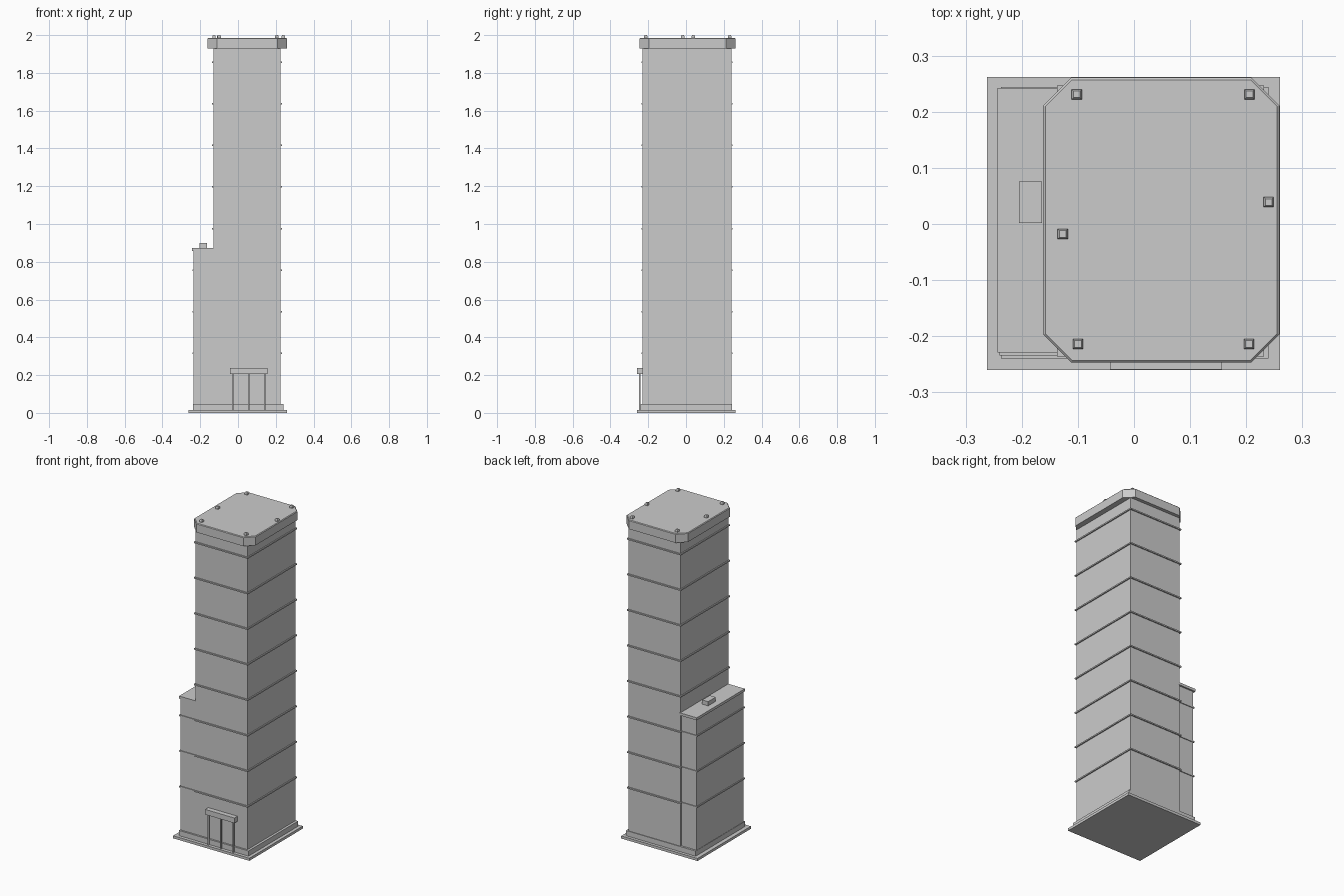
import bpy, bmesh

cube = bpy.data.objects.get("Cube")
if cube:
    bpy.data.objects.remove(cube, do_unlink=True)

grey = bpy.data.materials.new("concrete_grey")
grey.use_nodes = True
grey.diffuse_color = (0.6, 0.6, 0.6, 1)
grey.node_tree.nodes["Principled BSDF"].inputs["Base Color"].default_value = grey.diffuse_color


def finish(name, bm):
    bmesh.ops.recalc_face_normals(bm, faces=bm.faces)
    mesh = bpy.data.meshes.new(name)
    bm.to_mesh(mesh)
    bm.free()
    mesh.materials.append(grey)
    obj = bpy.data.objects.new(name, mesh)
    bpy.context.collection.objects.link(obj)
    return obj


def loft(name, rings):
    """Solid through stacked rings of (outline, height)."""
    bm = bmesh.new()
    loops = [[bm.verts.new((x, y, z)) for x, y in outline] for outline, z in rings]
    n = len(loops[0])
    for low, high in zip(loops, loops[1:]):
        for i in range(n):
            j = (i + 1) % n
            bm.faces.new((low[i], low[j], high[j], high[i]))
    bm.faces.new(loops[0][::-1])
    bm.faces.new(loops[-1])
    return finish(name, bm)


def rect(x, y, grow=0):
    a, b, c, d = x[0] - grow, x[1] + grow, y[0] - grow, y[1] + grow
    return [(a, c), (b, c), (b, d), (a, d)]


def octagon(x, y, cut, inset=0):
    a, b, c, d = x[0] + inset, x[1] - inset, y[0] + inset, y[1] - inset
    k = cut - inset * 0.6
    return [(a + k, c), (b - k, c), (b, c + k), (b, d - k),
            (b - k, d), (a + k, d), (a, d - k), (a, c + k)]


def box(name, x, y, z, grow=0):
    outline = rect(x, y, grow)
    return loft(name, [(outline, z[0]), (outline, z[1])])


# Ground slab and plinth
box("base_slab", (-0.262, 0.26), (-0.26, 0.262), (0, 0.016))
box("plinth", (-0.237, 0.24), (-0.24, 0.244), (0.016, 0.048))

# Main tower and lower side wing
tower_x, tower_y = (-0.13, 0.225), (-0.229, 0.24)
wing_x, wing_y = (-0.235, -0.12), (-0.229, 0.232)
box("tower", tower_x, tower_y, (0.048, 1.93))
box("side_wing", wing_x, wing_y, (0.048, 0.858))
box("wing_roof", (-0.243, -0.12), (-0.229, 0.242), (0.858, 0.874))
box("wing_roof_unit", (-0.205, -0.164), (0.002, 0.076), (0.874, 0.9))

# Thin floor bands around tower and wing
for i in range(8):
    z = 0.316 + 0.22 * i
    box(f"tower_band_{i + 1}", tower_x, tower_y, (z - 0.004, z + 0.004), 0.007)
    if z < 0.85:
        box(f"wing_band_{i + 1}", wing_x, wing_y, (z - 0.004, z + 0.004), 0.005)

# Chamfered crown with a softened top edge
crown_x, crown_y = (-0.162, 0.259), (-0.247, 0.261)
loft("crown", [(octagon(crown_x, crown_y, 0.05), 1.929),
               (octagon(crown_x, crown_y, 0.05), 1.981),
               (octagon(crown_x, crown_y, 0.05, 0.004), 1.985)])

# Small tapered rooftop lights
lights = [(-0.102, 0.231), (0.206, 0.231), (0.24, 0.039),
          (-0.127, -0.018), (-0.1, -0.214), (0.205, -0.214)]
for i, (x, y) in enumerate(lights):
    spot = (x, x), (y, y)
    loft(f"roof_light_{i + 1}", [(rect(*spot, 0.009), 1.985), (rect(*spot, 0.009), 1.994),
                                 (rect(*spot, 0.006), 2.0)])

# Entrance canopy on slim posts
box("entrance_canopy", (-0.043, 0.157), (-0.259, -0.225), (0.205, 0.237))
for i, x in enumerate((-0.029, 0.056, 0.141)):
    box(f"canopy_post_{i + 1}", (x, x), (-0.246, -0.246), (0.016, 0.205), 0.004)
